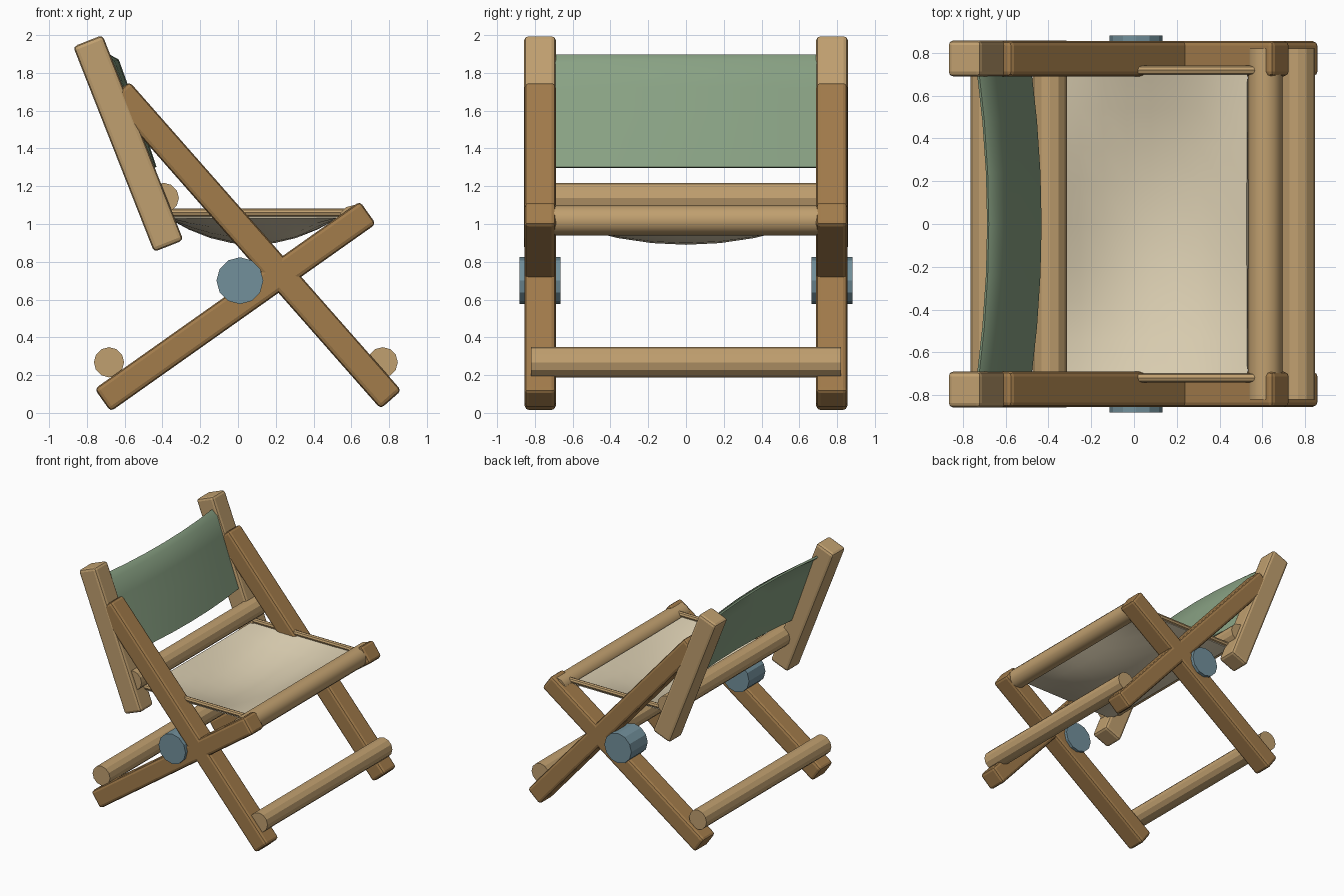
import bpy, math
from mathutils import Vector

if "Cube" in bpy.data.objects:
    bpy.data.objects.remove(bpy.data.objects["Cube"])


def mat(name, rgb):
    m = bpy.data.materials.new(name)
    m.diffuse_color = (*rgb, 1)
    m.use_nodes = True
    m.node_tree.nodes["Principled BSDF"].inputs["Base Color"].default_value = m.diffuse_color
    return m


BROWN = mat("brown_wood", (0.36, 0.20, 0.07))
TAN = mat("tan_wood", (0.53, 0.35, 0.16))
CREAM = mat("cream_cloth", (0.72, 0.63, 0.45))
GREEN = mat("green_cloth", (0.25, 0.36, 0.23))
BLUE = mat("blue_metal", (0.17, 0.28, 0.33))


def beam(name, a, b, w, depth, y, m):
    """Bevelled timber from a to b in the xz plane."""
    d = Vector((b[0] - a[0], 0, b[1] - a[1]))
    bpy.ops.mesh.primitive_cube_add(
        size=1, location=((a[0] + b[0]) / 2, y, (a[1] + b[1]) / 2))
    o = bpy.context.object
    o.name = name
    o.scale = (w, depth, d.length)
    o.rotation_euler = (0, math.atan2(d.x, d.z), 0)
    bpy.ops.object.transform_apply(location=False, rotation=False, scale=True)
    bev = o.modifiers.new("bevel", "BEVEL")
    bev.width = 0.022
    bev.segments = 2
    o.data.materials.append(m)


def rod(name, loc, r, length, axis, m, sides=12):
    rot = (math.pi / 2, 0, 0) if axis == "y" else (0, math.pi / 2, 0)
    bpy.ops.mesh.primitive_cylinder_add(
        vertices=sides, radius=r, depth=length, location=loc, rotation=rot)
    o = bpy.context.object
    o.name = name
    o.data.materials.append(m)


def cloth(name, f, nu, nv, thick, m):
    """Sheet from f(u, v), u and v in -1..1."""
    verts = [f(2 * i / nu - 1, 2 * j / nv - 1)
             for j in range(nv + 1) for i in range(nu + 1)]
    w = nu + 1
    faces = [(j * w + i, j * w + i + 1, (j + 1) * w + i + 1, (j + 1) * w + i)
             for j in range(nv) for i in range(nu)]
    me = bpy.data.meshes.new(name)
    me.from_pydata(verts, [], faces)
    o = bpy.data.objects.new(name, me)
    bpy.context.collection.objects.link(o)
    me.materials.append(m)
    for p in me.polygons:
        p.use_smooth = True
    s = o.modifiers.new("thickness", "SOLIDIFY")
    s.thickness = thick
    s.offset = 0
    bpy.context.view_layer.objects.active = o
    o.select_set(True)
    bpy.ops.object.modifier_apply(modifier=s.name)
    bpy.ops.object.shade_smooth_by_angle(angle=math.radians(40))
    o.select_set(False)


# Side frames: crossing legs, back post, pivot and seat rail
for side, s in (("near", -1), ("far", 1)):
    beam(f"long_leg_{side}", (0.81, 0.07), (-0.63, 1.705), 0.147, 0.165, s * 0.772, BROWN)
    beam(f"short_leg_{side}", (-0.717, 0.067), (0.688, 1.06), 0.147, 0.165, s * 0.772, BROWN)
    beam(f"back_post_{side}", (-0.367, 0.883), (-0.795, 1.97), 0.167, 0.168, s * 0.773, TAN)
    rod(f"pivot_{side}", (0.01, s * 0.773, 0.70), 0.124, 0.215, "y", BLUE)
    rod(f"seat_rail_{side}", (0.11, s * 0.718, 1.06), 0.021, 0.96, "x", TAN, 8)

# Cross rungs
for name, x, z in (("rear_foot_rung", -0.683, 0.268), ("front_foot_rung", 0.766, 0.268),
                   ("seat_back_rung", -0.393, 1.138), ("seat_front_rung", 0.613, 1.02)):
    rod(name, (x, 0, z), 0.08, 1.64, "y", TAN)


# Sagging seat
def seat(u, v):
    return (0.08 + 0.45 * v, 0.72 * u, 1.04 - 0.142 * (1 - u * u) * (1 - v * v))


cloth("seat_cloth", lambda u, v: seat(-u, v), 8, 8, 0.016, CREAM)

# Backrest bowed forward, top hem curling back
PROFILE = [(-0.487, 1.30), (-0.535, 1.43), (-0.585, 1.57), (-0.635, 1.71),
           (-0.685, 1.85), (-0.73, 1.89)]


def back(u, v):
    x, z = PROFILE[round((v + 1) / 2 * (len(PROFILE) - 1))]
    bow = 0.048 * (1 - u * u)
    rise = 0.015 * (1 - u * u) if 1.31 < z < 1.88 else 0
    return (x + bow, 0.72 * u, z + rise)


cloth("back_cloth", back, 6, len(PROFILE) - 1, 0.016, GREEN)
